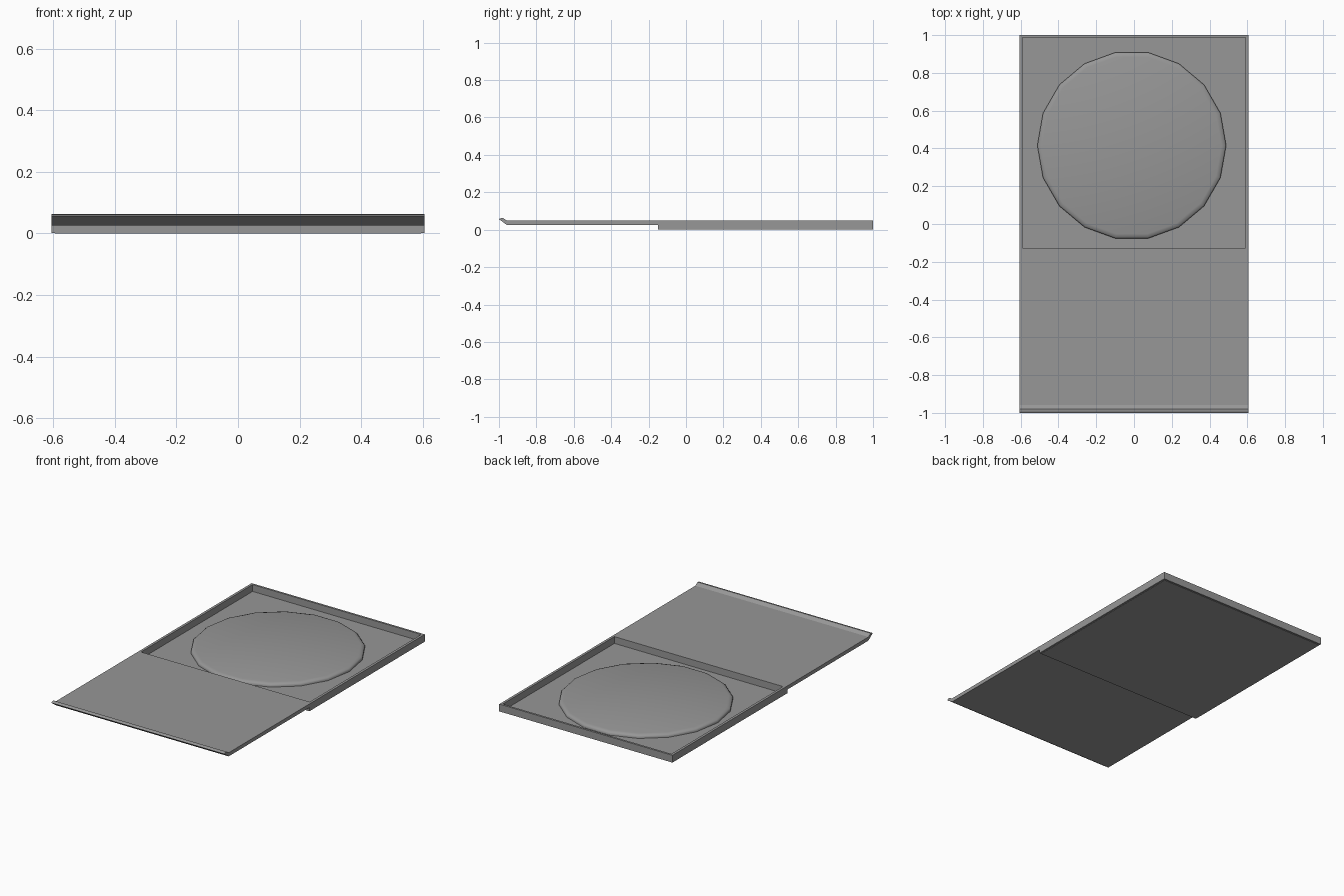
import bpy, bmesh, math

if "Cube" in bpy.data.objects:
    bpy.data.objects.remove(bpy.data.objects["Cube"])

# Dark grey finish shared by all parts
grey = bpy.data.materials.new("dark_grey")
grey.diffuse_color = (0.31, 0.31, 0.31, 1)
grey.use_nodes = True
grey.node_tree.nodes["Principled BSDF"].inputs["Base Color"].default_value = grey.diffuse_color


def finish(name, bm):
    bmesh.ops.recalc_face_normals(bm, faces=bm.faces[:])
    me = bpy.data.meshes.new(name)
    bm.to_mesh(me)
    bm.free()
    me.materials.append(grey)
    ob = bpy.data.objects.new(name, me)
    bpy.context.collection.objects.link(ob)
    return ob


def box(name, x0, x1, y0, y1, z0, z1):
    bm = bmesh.new()
    bmesh.ops.create_cube(bm, size=1)
    for v in bm.verts:
        v.co.x = x1 if v.co.x > 0 else x0
        v.co.y = y1 if v.co.y > 0 else y0
        v.co.z = z1 if v.co.z > 0 else z0
    return finish(name, bm)


W = 0.605              # half width
TOP = 0.048            # rim height
FRONT, BACK = -0.15, 1.0

# Tray rim: four-sided frame with mitred corners, thicker at the front
outer = [(-W, FRONT), (W, FRONT), (W, BACK), (-W, BACK)]
inner = [(-0.589, -0.127), (0.589, -0.127), (0.589, 0.987), (-0.589, 0.987)]
bm = bmesh.new()
rings = [[bm.verts.new((x, y, z)) for x, y in pts]
         for pts, z in ((outer, 0.002), (outer, TOP), (inner, TOP), (inner, 0.002))]
for k in range(4):
    a, b = rings[k], rings[(k + 1) % 4]
    for i in range(4):
        j = (i + 1) % 4
        bm.faces.new((a[i], a[j], b[j], b[i]))
finish("tray_rim", bm)

# Tray floor
box("tray_floor", -0.594, 0.594, -0.148, 0.99, 0.0, 0.005)

# Front shelf with upturned lip: side profile swept across the width
profile = [(FRONT, 0.025), (-0.957, 0.025), (-1.0, 0.056), (-0.992, 0.061),
           (-0.979, 0.063), (-0.957, TOP), (FRONT, TOP)]
bm = bmesh.new()
face = bm.faces.new([bm.verts.new((-W, y, z)) for y, z in profile])
ext = bmesh.ops.extrude_face_region(bm, geom=[face])
bmesh.ops.translate(bm, vec=(2 * W, 0, 0),
                    verts=[g for g in ext["geom"] if isinstance(g, bmesh.types.BMVert)])
finish("front_shelf", bm)

# Eighteen-sided padded disc with a rounded upper edge
SIDES = 18
CX, CY = -0.012, 0.416
bm = bmesh.new()
loops = []
for r, z in ((0.5, 0.004), (0.5, 0.015), (0.493, 0.022), (0.475, 0.027)):
    loops.append([bm.verts.new((CX + r * math.cos(2 * math.pi * i / SIDES),
                                CY + r * math.sin(2 * math.pi * i / SIDES), z))
                  for i in range(SIDES)])
for a, b in zip(loops, loops[1:]):
    for i in range(SIDES):
        j = (i + 1) % SIDES
        bm.faces.new((a[i], a[j], b[j], b[i]))
bm.faces.new(loops[0][::-1])
centre = bm.verts.new((CX, CY, 0.029))
for i in range(SIDES):
    bm.faces.new((loops[-1][i], loops[-1][(i + 1) % SIDES], centre))
disc = finish("round_pad", bm)
bpy.context.view_layer.objects.active = disc
disc.select_set(True)
bpy.ops.object.shade_smooth_by_angle(angle=math.radians(50))
